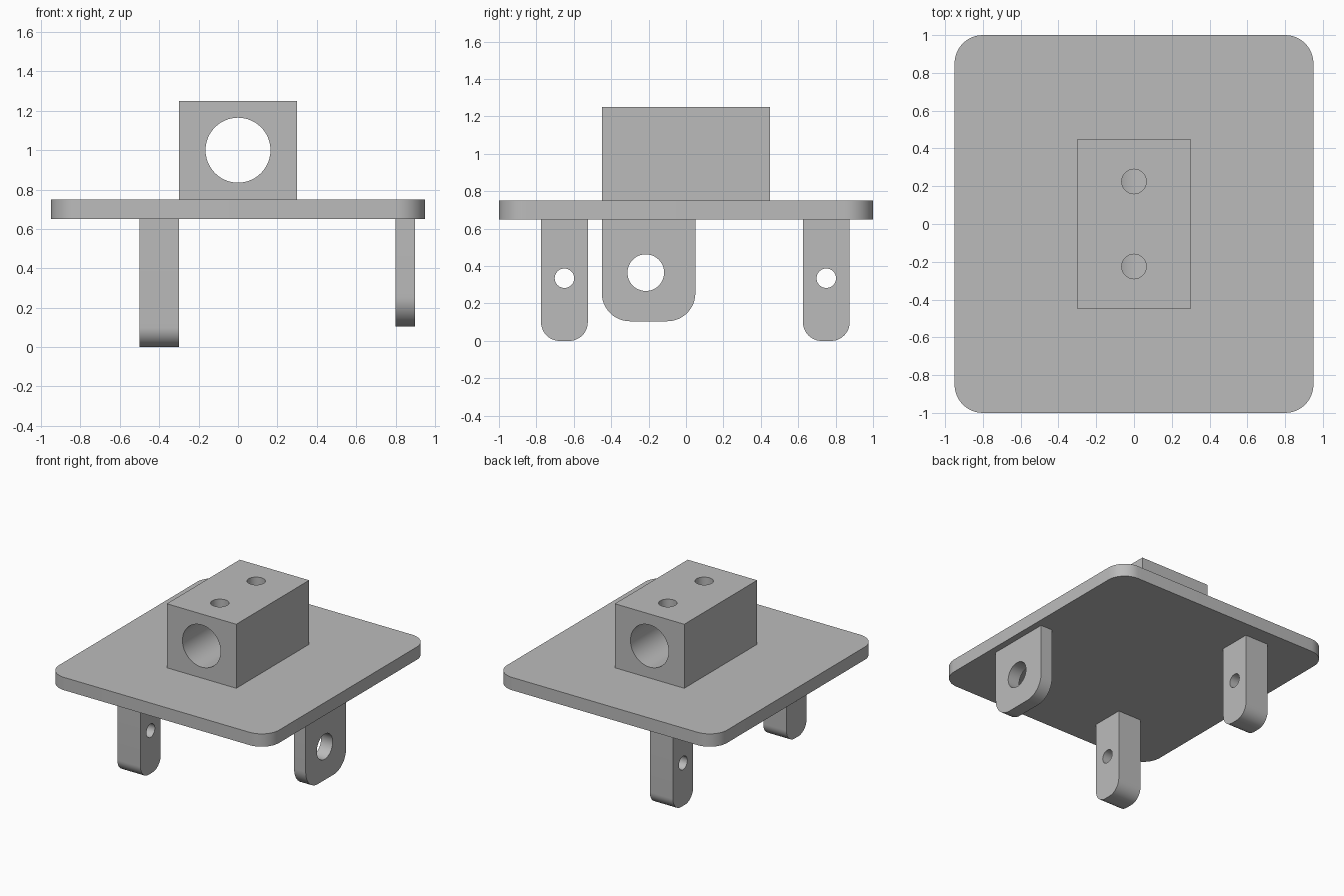
import bpy
import bmesh
from math import radians
from mathutils import Matrix, Vector

cube = bpy.data.objects.get("Cube")
if cube:
    bpy.data.objects.remove(cube, do_unlink=True)

grey = bpy.data.materials.new("plain grey")
grey.use_nodes = True
grey.diffuse_color = (0.5, 0.5, 0.5, 1)
grey.node_tree.nodes["Principled BSDF"].inputs["Base Color"].default_value = (0.5, 0.5, 0.5, 1)


def add_object(name, bm):
    mesh = bpy.data.meshes.new(name)
    bm.to_mesh(mesh)
    bm.free()
    mesh.materials.append(grey)
    obj = bpy.data.objects.new(name, mesh)
    bpy.context.collection.objects.link(obj)
    return obj


def box(name, low, high, radius=0, rounded=None):
    """Box between two corners; edges chosen by the rounded rule get a radius."""
    low, high = Vector(low), Vector(high)
    bm = bmesh.new()
    bmesh.ops.create_cube(bm, size=1)
    bmesh.ops.scale(bm, vec=high - low, verts=bm.verts)
    bmesh.ops.translate(bm, vec=(low + high) / 2, verts=bm.verts)
    if rounded:
        edges = [e for e in bm.edges if rounded(e.verts[0].co, e.verts[1].co)]
        bmesh.ops.bevel(bm, geom=edges, offset=radius, segments=12,
                        profile=0.5, affect='EDGES')
    return add_object(name, bm)


def drill(obj, center, radius, length, axis):
    """Cut a round hole along an axis."""
    bm = bmesh.new()
    bmesh.ops.create_cone(bm, cap_ends=True, segments=48, radius1=radius,
                          radius2=radius, depth=length)
    turn = Vector((0, 0, 1)).rotation_difference(Vector(axis)).to_matrix().to_4x4()
    bmesh.ops.transform(bm, matrix=Matrix.Translation(center) @ turn, verts=bm.verts)
    cutter = add_object("hole_cutter", bm)
    cutter.hide_render = True
    mod = obj.modifiers.new("hole", 'BOOLEAN')
    mod.operation = 'DIFFERENCE'
    mod.solver = 'EXACT'
    mod.object = cutter
    bpy.context.view_layer.objects.active = obj
    bpy.ops.object.modifier_apply(modifier=mod.name)
    bpy.data.objects.remove(cutter, do_unlink=True)


def smooth(obj):
    bpy.ops.object.select_all(action='DESELECT')
    obj.select_set(True)
    bpy.context.view_layer.objects.active = obj
    bpy.ops.object.shade_smooth_by_angle(angle=radians(30))


def upright(a, b):
    return abs(a.z - b.z) > 0.05


def bottom_across(a, b):
    return max(a.z, b.z) < 0.3 and abs(a.x - b.x) > 0.05


X, Y, Z = (1, 0, 0), (0, 1, 0), (0, 0, 1)

# Base plate with rounded corners
plate = box("base_plate", (-0.95, -1, 0.65), (0.95, 1, 0.75), 0.15, upright)

# Block with a long bore and two screw holes down into it
block = box("bored_block", (-0.3, -0.45, 0.75), (0.3, 0.45, 1.25))
drill(block, (0, 0, 1), 0.165, 1.2, Y)
for y in (-0.225, 0.225):
    drill(block, (0, y, 1.2), 0.065, 0.4, Z)

# Two narrow lugs, front and back
parts = [plate, block]
for name, y in (("front_lug", -0.65), ("back_lug", 0.75)):
    lug = box(name, (-0.5, y - 0.125, 0), (-0.3, y + 0.125, 0.65), 0.1, bottom_across)
    drill(lug, (-0.4, y, 0.335), 0.052, 0.4, X)
    parts.append(lug)

# Wide lug on the left edge
wide = box("wide_lug", (0.8, -0.45, 0.105), (0.9, 0.05, 0.65), 0.15, bottom_across)
drill(wide, (0.85, -0.215, 0.365), 0.098, 0.3, X)
parts.append(wide)

for part in parts:
    smooth(part)
